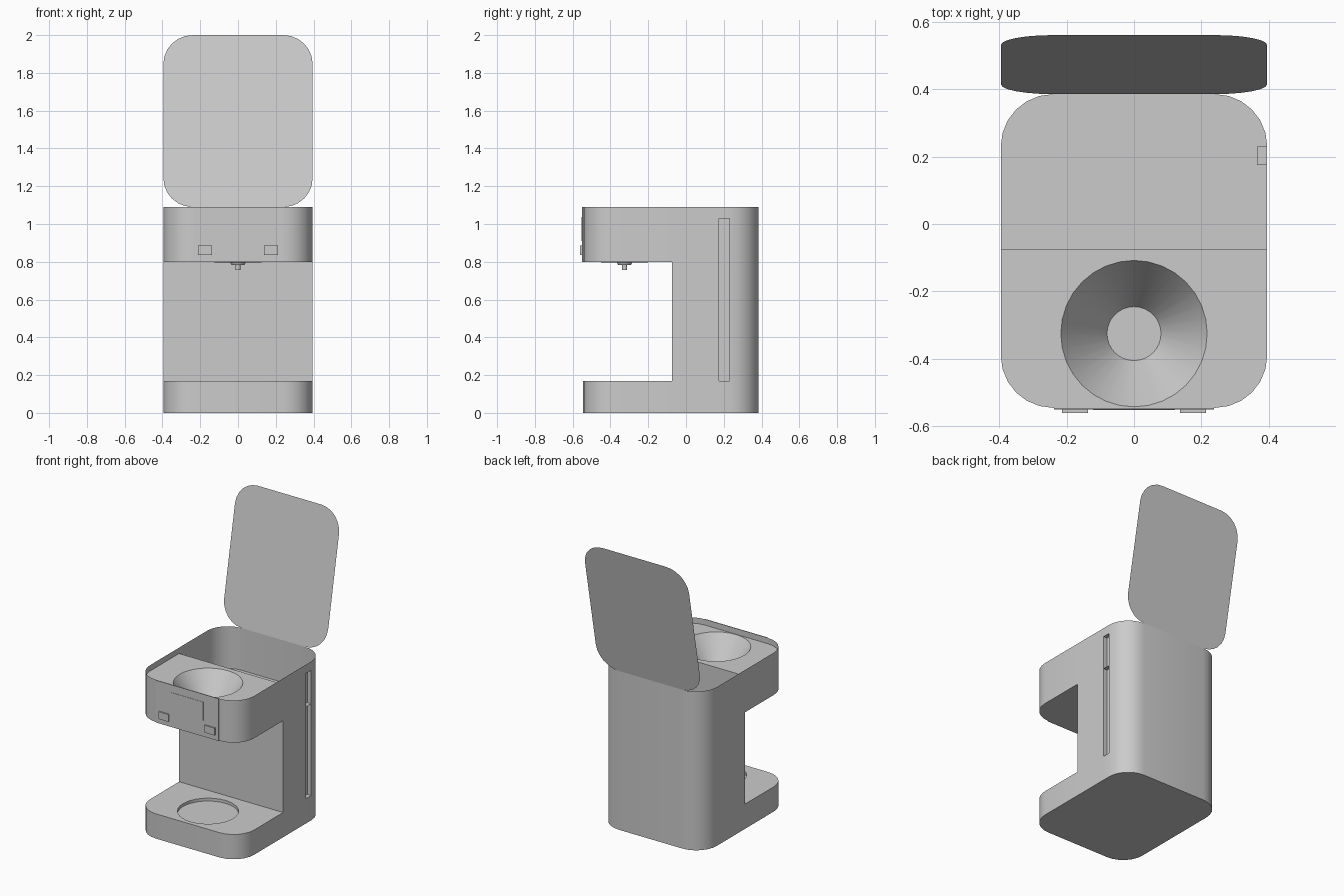
import bpy, bmesh
from math import sin, cos, radians, tau

if "Cube" in bpy.data.objects:
    bpy.data.objects.remove(bpy.data.objects["Cube"])

W, YF, YB, R = 0.395, -0.545, 0.385, 0.155     # half width, front, back, corner radius
MID, SLOT = -0.075, 0.175                      # column front, gauge slot start
CUP = (0, -0.325)


def finish(name, bm):
    mesh = bpy.data.meshes.new(name)
    bm.to_mesh(mesh)
    bm.free()
    ob = bpy.data.objects.new(name, mesh)
    bpy.context.collection.objects.link(ob)
    bpy.ops.object.select_all(action='DESELECT')
    ob.select_set(True)
    bpy.context.view_layer.objects.active = ob
    bpy.ops.object.shade_smooth_by_angle(angle=radians(30))
    return ob


def corner(cx, cy, start, n=6):
    return [(cx + R * cos(radians(start + 90 * i / n)),
             cy + R * sin(radians(start + 90 * i / n))) for i in range(n + 1)]


def circle(r, n=32):
    return [(CUP[0] + r * cos(tau * i / n), CUP[1] + r * sin(tau * i / n)) for i in range(n)]


def face(bm, pts, flip=False):
    vs = [bm.verts.new(p) for p in pts]
    bm.faces.new(vs[::-1] if flip else vs)


def flat(bm, pts, z, flip=False):
    face(bm, [(x, y, z) for x, y in pts], flip)


def holed_plate(bm, outer, hole, z):
    edges = []
    for loop in (outer, hole):
        vs = [bm.verts.new((x, y, z)) for x, y in loop]
        edges += [bm.edges.new((vs[i - 1], vs[i])) for i in range(len(vs))]
    bmesh.ops.triangle_fill(bm, edges=edges, use_beauty=True, normal=(0, 0, 1))


def lathe(name, profile, n=32, base=None):
    """Stack of rings around the cup axis, optionally capped at the end."""
    bm = bmesh.new()
    rings = [[bm.verts.new((x, y, z)) for x, y in circle(r, n)] for r, z in profile]
    for a, b in zip(rings, rings[1:]):
        for i in range(n):
            bm.faces.new((a[i - 1], b[i - 1], b[i], a[i]))
    bm.faces.new(rings[-1] if base == 'up' else rings[-1][::-1])
    for f in bm.faces:
        if base == 'down':
            if len(f.verts) == 4:
                f.normal_flip()
    if base == 'down':
        bmesh.ops.recalc_face_normals(bm, faces=bm.faces)
    else:
        for f in bm.faces:
            f.normal_update()
            if f.normal.z < -0.001:
                f.normal_flip()
    return finish(name, bm)


def box(name, x0, x1, y0, y1, z0, z1):
    bm = bmesh.new()
    bmesh.ops.create_cube(bm, size=1)
    for v in bm.verts:
        v.co = ((x0, x1)[v.co.x > 0], (y0, y1)[v.co.y > 0], (z0, z1)[v.co.z > 0])
    return finish(name, bm)


# Body outline, counter-clockwise from the front right
outline = (corner(W - R, YF + R, -90) + [(W, MID), (W, SLOT)]
           + corner(W - R, YB - R, 0) + corner(R - W, YB - R, 90)
           + [(-W, MID)] + corner(R - W, YF + R, 180))
front_half = [p for p in outline if p[1] <= MID]
back_half = [p for p in outline if p[1] >= MID]

# Outer wall: C-shaped in side view, with the gauge slot left open
bm = bmesh.new()
levels = [0, 0.17, 0.8, 1.03, 1.09]
grid = [[bm.verts.new((x, y, z)) for x, y in outline] for z in levels]
for k in range(4):
    for i, a in enumerate(outline):
        j = (i + 1) % len(outline)
        b = outline[j]
        in_gap = k == 1 and min(a[1], b[1]) < MID
        in_slot = k in (1, 2) and a == (W, SLOT)
        if not in_gap and not in_slot:
            bm.faces.new((grid[k][i], grid[k][j], grid[k + 1][j], grid[k + 1][i]))
bmesh.ops.delete(bm, geom=[v for v in bm.verts if not v.link_faces], context='VERTS')
finish("outer_wall", bm)

# Bottom, column front, tank floor, brew head underside and tank divider
bm = bmesh.new()
flat(bm, outline, 0, True)
flat(bm, front_half, 0.8, True)
flat(bm, back_half, 0.8)
face(bm, [(-W, MID, 0.17), (W, MID, 0.17), (W, MID, 0.8), (-W, MID, 0.8)])
face(bm, [(-W, MID, 0.8), (W, MID, 0.8), (W, MID, 1.05), (-W, MID, 1.05)], True)
finish("inner_panels", bm)

# Cup platform and its round recess
bm = bmesh.new()
holed_plate(bm, front_half, circle(0.19), 0.17)
finish("cup_platform", bm)
lathe("cup_recess", [(0.19, 0.17), (0.19, 0.15)], base='up')

# Filter shelf and funnel
bm = bmesh.new()
holed_plate(bm, front_half, circle(0.217), 1.05)
finish("filter_shelf", bm)
lathe("filter_funnel", [(0.217, 1.05), (0.08, 0.85)], base='up')

# Spout below the brew head
lathe("spout_plate", [(0.13, 0.8), (0.12, 0.795), (0.04, 0.795), (0.035, 0.784),
                      (0.013, 0.782), (0.013, 0.757)], base='down')

# Water gauge recess: a box open to the right
bm = bmesh.new()
x0, y0, y1, z0, z1 = W - 0.03, SLOT, YB - R, 0.17, 1.03
bmesh.ops.create_cube(bm, size=1)
for v in bm.verts:
    v.co = ((x0, W)[v.co.x > 0], (y0, y1)[v.co.y > 0], (z0, z1)[v.co.z > 0])
bmesh.ops.delete(bm, geom=[f for f in bm.faces if f.normal.x > 0.5], context='FACES_ONLY')
bmesh.ops.reverse_faces(bm, faces=bm.faces)
finish("gauge_recess", bm)

# Front panel, display and buttons
box("front_panel", -0.237, 0.237, -0.55, YF, 0.8, 1.09)
box("display", -0.122, 0.122, -0.552, -0.55, 0.91, 1.037)
for name, s in (("button_left", -1), ("button_right", 1)):
    x = s * 0.175
    box(name, x - 0.038, x + 0.038, -0.56, -0.55, 0.835, 0.885)

# Open lid: the body outline tipped up about the back edge
bm = bmesh.new()
length = YB - YF
face(bm, [(x, YB + (YB - y) / length * 0.175, 1.09 + (YB - y) / length * 0.91)
          for x, y in outline], True)
finish("lid", bm)
